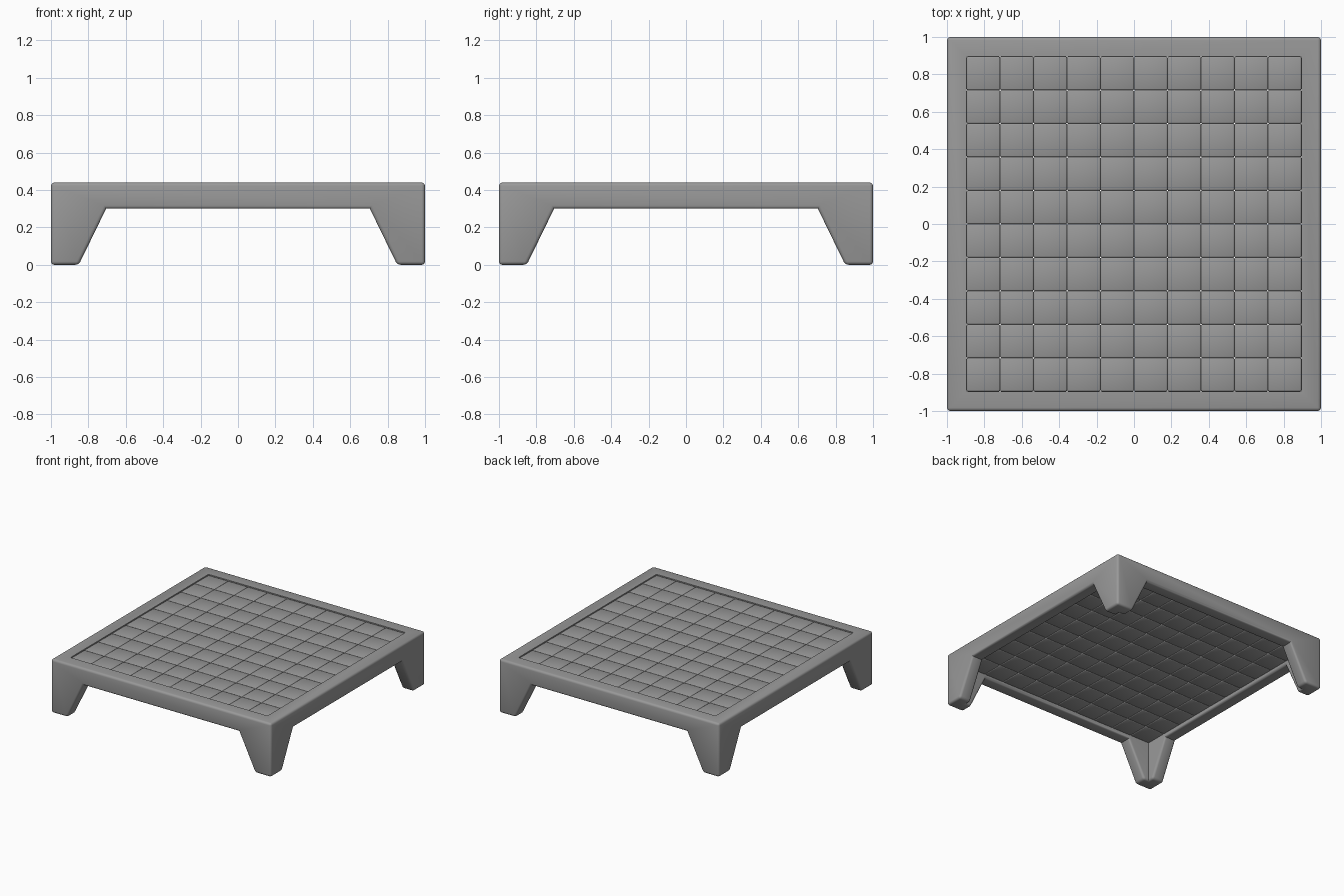
import bpy, bmesh
from mathutils import Matrix, Vector

cube = bpy.data.objects.get("Cube")
if cube:
    bpy.data.objects.remove(cube, do_unlink=True)

HEIGHT = 0.44
INNER = 0.895            # half width of the opening that holds the tiles
COUNT = 10
TILE = 2 * INNER / COUNT

grey = bpy.data.materials.new("mid_grey")
grey.use_nodes = True
grey.diffuse_color = (0.32, 0.32, 0.32, 1)
grey.node_tree.nodes["Principled BSDF"].inputs["Base Color"].default_value = grey.diffuse_color


def finish(name, bm):
    mesh = bpy.data.meshes.new(name)
    bmesh.ops.recalc_face_normals(bm, faces=bm.faces)
    bm.to_mesh(mesh)
    bm.free()
    mesh.materials.append(grey)
    obj = bpy.data.objects.new(name, mesh)
    bpy.context.collection.objects.link(obj)
    return obj


def box(name, half, z0, z1):
    bm = bmesh.new()
    size = Matrix.Diagonal((2 * half, 2 * half, z1 - z0, 1))
    bmesh.ops.create_cube(bm, size=1, matrix=Matrix.Translation((0, 0, (z0 + z1) / 2)) @ size)
    return finish(name, bm)


def leg_gap(name, along_x):
    """Trapezoid prism that leaves tapered legs at both ends of a side."""
    bm = bmesh.new()
    profile = [(-0.9, -0.1), (0.9, -0.1), (0.705, 0.3), (-0.705, 0.3)]
    points = [(-1.2, a, z) if along_x else (a, -1.2, z) for a, z in profile]
    face = bm.faces.new([bm.verts.new(p) for p in points])
    push = Vector((2.4, 0, 0)) if along_x else Vector((0, 2.4, 0))
    out = bmesh.ops.extrude_face_region(bm, geom=[face])
    bmesh.ops.translate(bm, vec=push, verts=[v for v in out["geom"] if isinstance(v, bmesh.types.BMVert)])
    return finish(name, bm)


def activate(obj):
    bpy.ops.object.select_all(action="DESELECT")
    obj.select_set(True)
    bpy.context.view_layer.objects.active = obj


# Frame with four L-shaped tapered legs
frame = box("frame_with_legs", 1, 0, HEIGHT)
activate(frame)
for cutter in (box("opening_cutter", INNER, -0.1, 0.6), leg_gap("front_gap", False), leg_gap("side_gap", True)):
    cut = frame.modifiers.new("cut", "BOOLEAN")
    cut.operation, cut.solver, cut.object = "DIFFERENCE", "EXACT", cutter
    bpy.ops.object.modifier_apply(modifier=cut.name)
    bpy.data.objects.remove(cutter, do_unlink=True)

# Round the convex frame edges, leaving the top rim of the opening crisp
bm = bmesh.new()
bm.from_mesh(frame.data)
bmesh.ops.dissolve_limit(bm, angle_limit=0.01, verts=bm.verts, edges=bm.edges)


def is_rim(edge):
    return all(v.co.z > 0.43 and max(abs(v.co.x), abs(v.co.y)) < 0.95 for v in edge.verts)


edges = [e for e in bm.edges if e.is_convex and e.calc_face_angle(0) > 0.3 and not is_rim(e)]
bmesh.ops.bevel(bm, geom=edges, offset=0.018, segments=3, profile=0.5, affect="EDGES")
bm.to_mesh(frame.data)
bm.free()
activate(frame)
bpy.ops.object.shade_smooth_by_angle(angle=0.7)

# Grid of soft-edged square tiles filling the opening
bm = bmesh.new()
low, high = 0.325, HEIGHT - 0.006
for i in range(COUNT):
    for j in range(COUNT):
        spot = ((i + 0.5) * TILE - INNER, (j + 0.5) * TILE - INNER, (low + high) / 2)
        bmesh.ops.create_cube(bm, size=1, matrix=Matrix.Translation(spot) @ Matrix.Diagonal((TILE, TILE, high - low, 1)))
bmesh.ops.bevel(bm, geom=bm.edges[:], offset=0.007, segments=2, profile=0.5, affect="EDGES")
tiles = finish("top_tiles", bm)
activate(tiles)
bpy.ops.object.shade_smooth_by_angle(angle=0.9)
